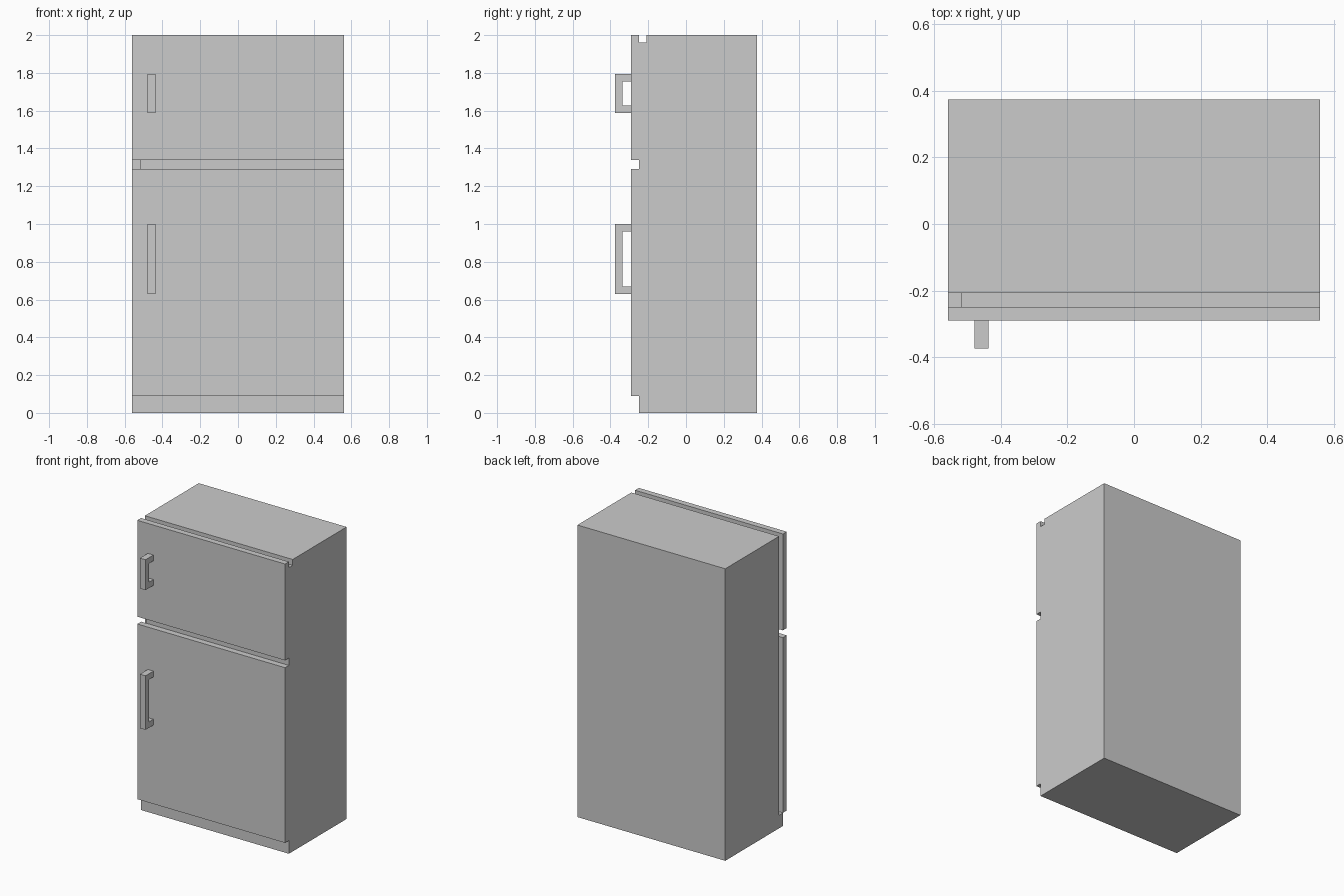
import bpy, bmesh
from mathutils import Vector

if "Cube" in bpy.data.objects:
    bpy.data.objects.remove(bpy.data.objects["Cube"])


def prism(name, profile, axis, lo, hi):
    """Extrude a flat profile along x (points are y,z) or y (points are x,z)."""
    place = {"x": lambda p, d: (d, p[0], p[1]),
             "y": lambda p, d: (p[0], d, p[1])}[axis]
    bm = bmesh.new()
    face = bm.faces.new([bm.verts.new(place(p, lo)) for p in profile])
    ext = bmesh.ops.extrude_face_region(bm, geom=[face], use_keep_orig=True)
    verts = [g for g in ext["geom"] if isinstance(g, bmesh.types.BMVert)]
    shift = Vector(place((0, 0), hi - lo))
    bmesh.ops.translate(bm, verts=verts, vec=shift)
    bmesh.ops.recalc_face_normals(bm, faces=bm.faces)
    mesh = bpy.data.meshes.new(name)
    bm.to_mesh(mesh)
    bm.free()
    obj = bpy.data.objects.new(name, mesh)
    bpy.context.collection.objects.link(obj)
    return obj


def rect(a0, a1, b0, b1):
    return [(a0, b0), (a1, b0), (a1, b1), (a0, b1)]


W, TOP, BACK = 0.56, 2.0, 0.375
CASE, SEAL, DOOR, GRIP = -0.208, -0.249, -0.29, -0.375
KICK, INSET = 0.09, 0.04

# Main cabinet
prism("cabinet", rect(-W, W, 0, TOP), "y", CASE, BACK)

# Front frame: full-width plinth, set in along the top and the opening side
prism("front_frame",
      [(-W, 0), (W, 0), (W, TOP - INSET), (-W + INSET, TOP - INSET),
       (-W + INSET, KICK), (-W, KICK)], "y", SEAL, CASE)

# Doors, each with a C-shaped handle: (name, door z range, handle z range)
for name, (z0, z1), (h0, h1) in (("fridge", (KICK, 1.29), (0.63, 1.0)),
                                 ("freezer", (1.34, TOP), (1.587, 1.795))):
    prism(name + "_door", rect(-W, W, z0, z1), "y", DOOR, SEAL)
    inner = GRIP + 0.04
    prism(name + "_handle",
          [(DOOR, h0), (GRIP, h0), (GRIP, h1), (DOOR, h1),
           (DOOR, h1 - 0.04), (inner, h1 - 0.04),
           (inner, h0 + 0.04), (DOOR, h0 + 0.04)], "x", -0.48, -0.438)
